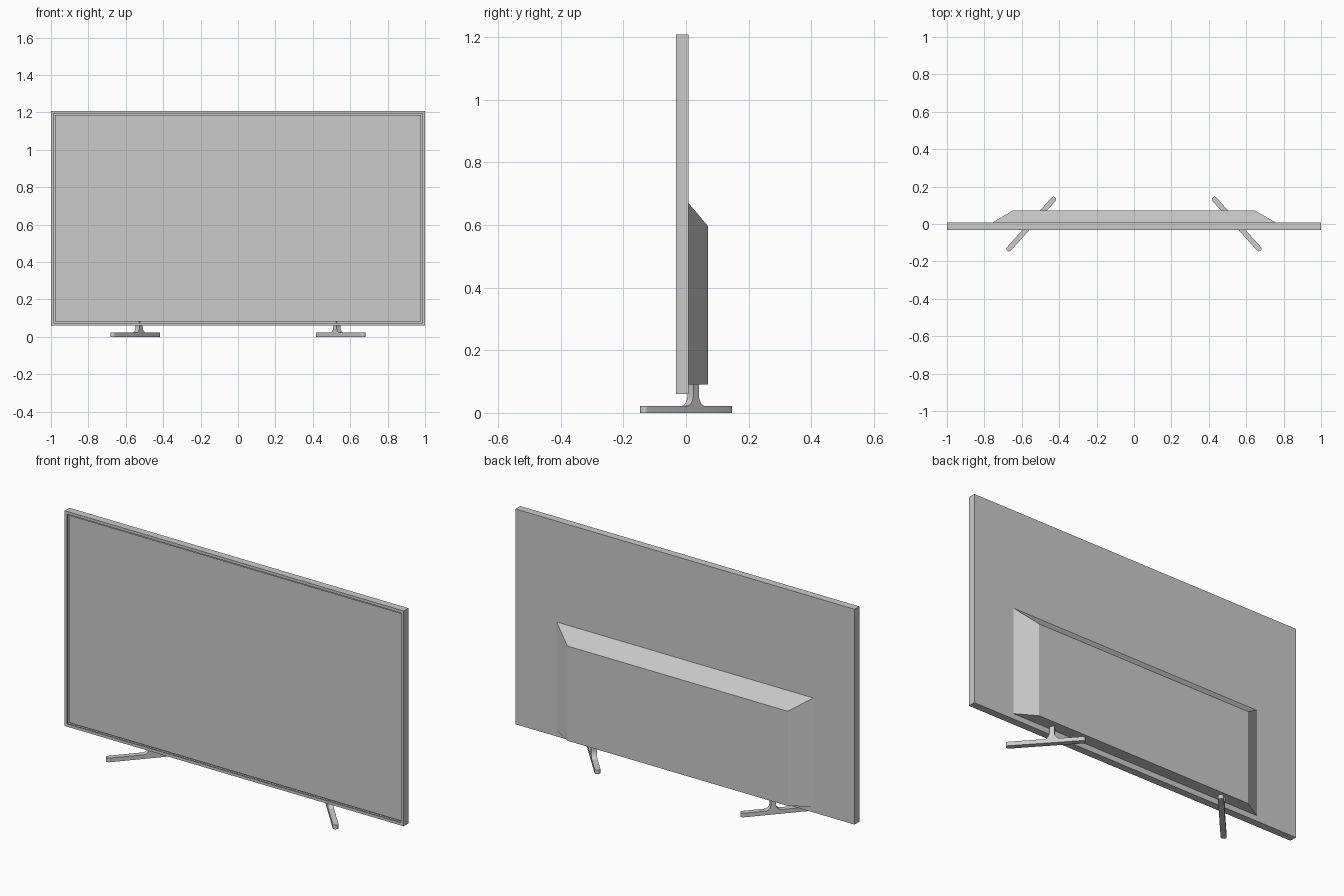
import bpy, bmesh, math
from mathutils import Matrix, Vector

if "Cube" in bpy.data.objects:
    bpy.data.objects.remove(bpy.data.objects["Cube"])


def finish(name, bm):
    bmesh.ops.recalc_face_normals(bm, faces=bm.faces)
    me = bpy.data.meshes.new(name)
    bm.to_mesh(me)
    bm.free()
    ob = bpy.data.objects.new(name, me)
    bpy.context.collection.objects.link(ob)
    return ob


def prism(bm, points, offset):
    """Extrude a closed outline of 3D points along offset."""
    face = bm.faces.new([bm.verts.new(p) for p in points])
    ext = bmesh.ops.extrude_face_region(bm, geom=[face], use_keep_orig=True)
    new = [g for g in ext["geom"] if isinstance(g, bmesh.types.BMVert)]
    bmesh.ops.translate(bm, verts=new, vec=offset)


FRONT, BACK = -0.032, 0.008
BOTTOM, TOP = 0.06, 1.208
BEZEL, RECESS = 0.021, 0.007

# Panel housing with a bezel stepping in around the screen opening
bm = bmesh.new()
bmesh.ops.create_cube(bm, size=1)
bmesh.ops.scale(bm, verts=bm.verts, vec=(2, BACK - FRONT, TOP - BOTTOM))
bmesh.ops.translate(bm, verts=bm.verts,
                    vec=(0, (FRONT + BACK) / 2, (BOTTOM + TOP) / 2))
front = min(bm.faces, key=lambda f: f.calc_center_median().y)
bmesh.ops.inset_region(bm, faces=[front], thickness=BEZEL)
ext = bmesh.ops.extrude_discrete_faces(bm, faces=[front])
opening = ext["faces"][0]
bmesh.ops.translate(bm, verts=opening.verts, vec=(0, RECESS, 0))
bmesh.ops.delete(bm, geom=[opening], context="FACES_ONLY")
finish("panel_housing", bm)

# Screen
bm = bmesh.new()
x, z0, z1 = 1 - BEZEL, BOTTOM + BEZEL, TOP - BEZEL
bm.faces.new([bm.verts.new((px, FRONT + RECESS, pz))
              for px, pz in ((-x, z0), (x, z0), (x, z1), (-x, z1))])
screen = finish("screen", bm)
if screen.data.polygons[0].normal.y > 0:
    screen.data.flip_normals()

# Rear electronics cover, sloped at the top and both sides
bm = bmesh.new()
bmesh.ops.create_cube(bm, size=2)
for v in bm.verts:
    rear, upper = v.co.y > 0, v.co.z > 0
    half = 0.65 if rear else 0.757
    height = (0.595 if rear else 0.67) if upper else 0.09
    v.co = (math.copysign(half, v.co.x), 0.071 if rear else BACK, height)
finish("rear_cover", bm)

# Feet: round-ended diagonal bar with a flared stem
HALF, RAD, BAR_H = 0.178, 0.014, 0.022
STEM_AT, STEM_W, FLARE, STEM_TOP = 0.031, 0.012, 0.036, 0.095


def make_foot(name, side):
    bm = bmesh.new()
    outline = []
    for end, start in ((1, -90), (-1, 90)):
        for i in range(9):
            a = math.radians(start + i * 22.5)
            outline.append((end * HALF + RAD * math.cos(a), RAD * math.sin(a), 0))
    prism(bm, outline, Vector((0, 0, BAR_H)))

    # stem profile: concave quarter curves sweeping up from the bar
    curve = []
    for i in range(9):
        a = math.radians(i * 90 / 8)
        curve.append((STEM_W + FLARE * 0.75 * (1 - math.sin(a)),
                      BAR_H + FLARE * (1 - math.cos(a))))
    curve.append((STEM_W, STEM_TOP))
    profile = [(STEM_AT + u, -RAD, z) for u, z in curve]
    profile += [(STEM_AT - u, -RAD, z) for u, z in reversed(curve)]
    prism(bm, profile, Vector((0, 2 * RAD, 0)))

    # local +x runs back and towards the centre of the set
    angle = math.atan2(0.131, -0.118 * side)
    bm.transform(Matrix.Translation((0.549 * side, 0, 0))
                 @ Matrix.Rotation(angle, 4, "Z"))
    foot = finish(name, bm)
    bpy.ops.object.select_all(action="DESELECT")
    foot.select_set(True)
    bpy.context.view_layer.objects.active = foot
    bpy.ops.object.shade_smooth_by_angle(angle=math.radians(35))


make_foot("right_foot", 1)
make_foot("left_foot", -1)
